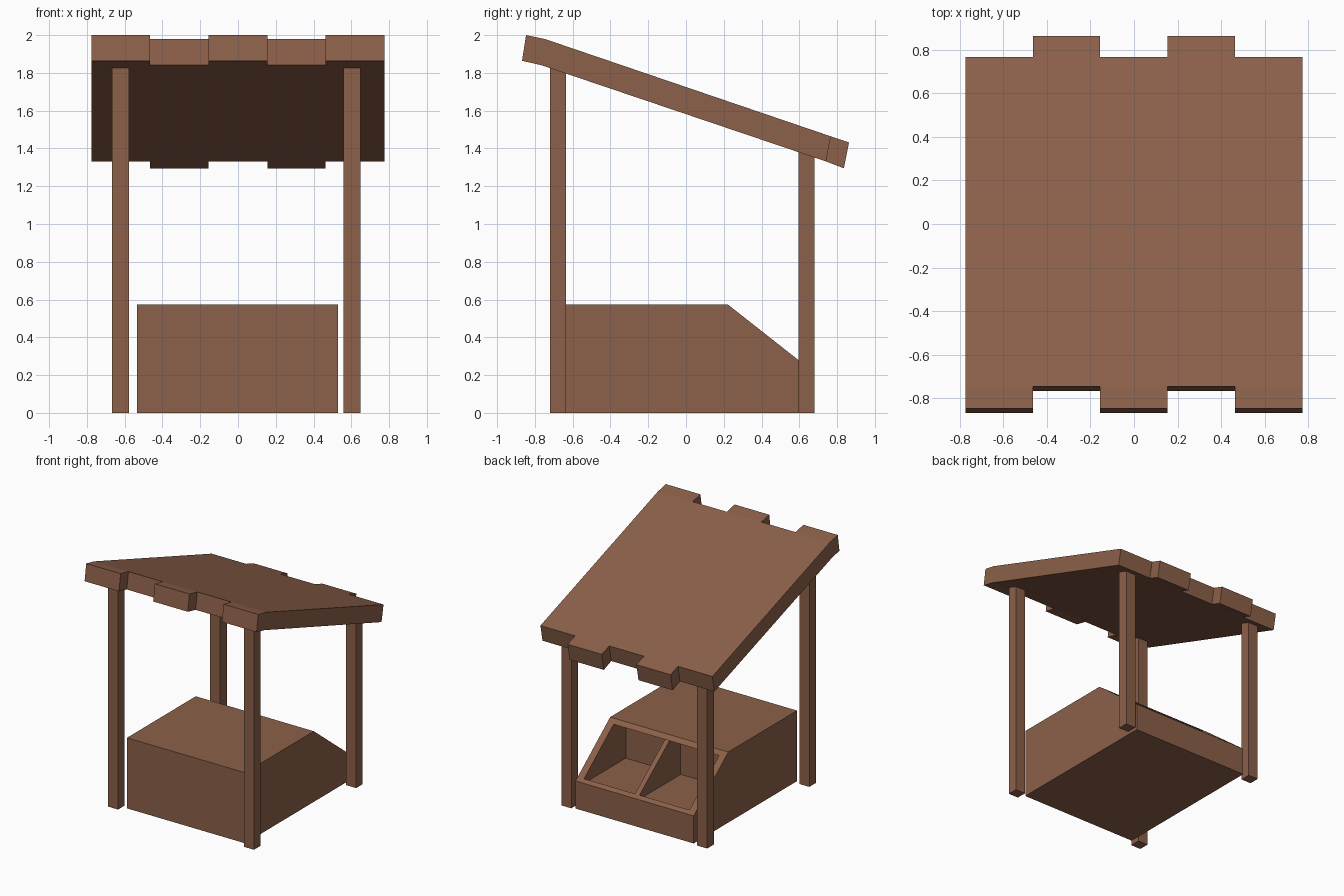
import bpy, bmesh

if "Cube" in bpy.data.objects:
    bpy.data.objects.remove(bpy.data.objects["Cube"])

wood = bpy.data.materials.new("brown_wood")
wood.diffuse_color = (0.262, 0.117, 0.067, 1)
wood.use_nodes = True
wood.node_tree.nodes["Principled BSDF"].inputs["Base Color"].default_value = wood.diffuse_color


def make_object(name, bm):
    bmesh.ops.recalc_face_normals(bm, faces=bm.faces)
    mesh = bpy.data.meshes.new(name)
    bm.to_mesh(mesh)
    bm.free()
    mesh.materials.append(wood)
    obj = bpy.data.objects.new(name, mesh)
    bpy.context.collection.objects.link(obj)
    return obj


def prism(name, profile, x0, x1):
    """Extrude a (y, z) profile from x0 to x1."""
    bm = bmesh.new()
    face = bm.faces.new([bm.verts.new((x0, y, z)) for y, z in profile])
    out = bmesh.ops.extrude_face_region(bm, geom=[face])
    verts = [g for g in out["geom"] if isinstance(g, bmesh.types.BMVert)]
    bmesh.ops.translate(bm, verts=verts, vec=(x1 - x0, 0, 0))
    return make_object(name, bm)


def underside(y):
    return 1.841 - 0.338 * (y + 0.767)


# Four posts, cut to the slope of the roof
for side, x0, x1 in (("left", -0.667, -0.577), ("right", 0.558, 0.648)):
    for end, y0, y1 in (("front", -0.72, -0.635), ("back", 0.595, 0.68)):
        prism(f"{end}_{side}_post",
              [(y0, 0), (y1, 0), (y1, underside(y1)), (y0, underside(y0))], x0, x1)

# Counter body with a sloped, hollowed display side
body = prism("counter", [(-0.665, 0), (0.665, 0), (0.665, 0.225),
                         (0.22, 0.575), (-0.665, 0.575)], -0.535, 0.53)
cutter = prism("counter_cutter", [(0.10, 0.21), (0.637, 0.21), (0.637, 0.247),
                                  (0.70, 0.326), (0.319, 0.625),
                                  (0.257, 0.546), (0.10, 0.546)], -0.478, 0.473)
cutter.hide_render = True
cutter.hide_viewport = True
cut = body.modifiers.new("hollow", "BOOLEAN")
cut.operation = "DIFFERENCE"
cut.solver = "EXACT"
cut.object = cutter

# Divider between the two compartments
prism("counter_divider", [(0.10, 0.205), (0.64, 0.205), (0.64, 0.236),
                          (0.257, 0.53), (0.23, 0.55), (0.10, 0.55)], -0.022, 0.018)

# Plank roof: a cell grid with alternating end tabs, shared inner faces dropped
xs = (-0.775, -0.465, -0.157, 0.155, 0.463, 0.775)
top = ((-0.847, 2.0), (-0.746, 1.979), (0.767, 1.464), (0.863, 1.432))
low = ((-0.868, 1.864), (-0.767, 1.841), (0.741, 1.331), (0.836, 1.295))
bm = bmesh.new()
grid = {(i, j, k): bm.verts.new((x, *p))
        for i, x in enumerate(xs)
        for k, row in enumerate((low, top))
        for j, p in enumerate(row)}
faces = {}
for i in range(5):
    for j in ((0, 1) if i % 2 == 0 else (1, 2)):
        for axis in range(3):
            for s in (0, 1):
                loop = []
                for u, v in ((0, 0), (1, 0), (1, 1), (0, 1)):
                    c = [u, v]
                    c.insert(axis, s)
                    loop.append((i + c[0], j + c[1], c[2]))
                key = frozenset(loop)
                if key in faces:
                    del faces[key]
                else:
                    faces[key] = loop
for loop in faces.values():
    bm.faces.new([grid[c] for c in loop])
bmesh.ops.delete(bm, geom=[v for v in bm.verts if not v.link_faces], context="VERTS")
make_object("plank_roof", bm)
